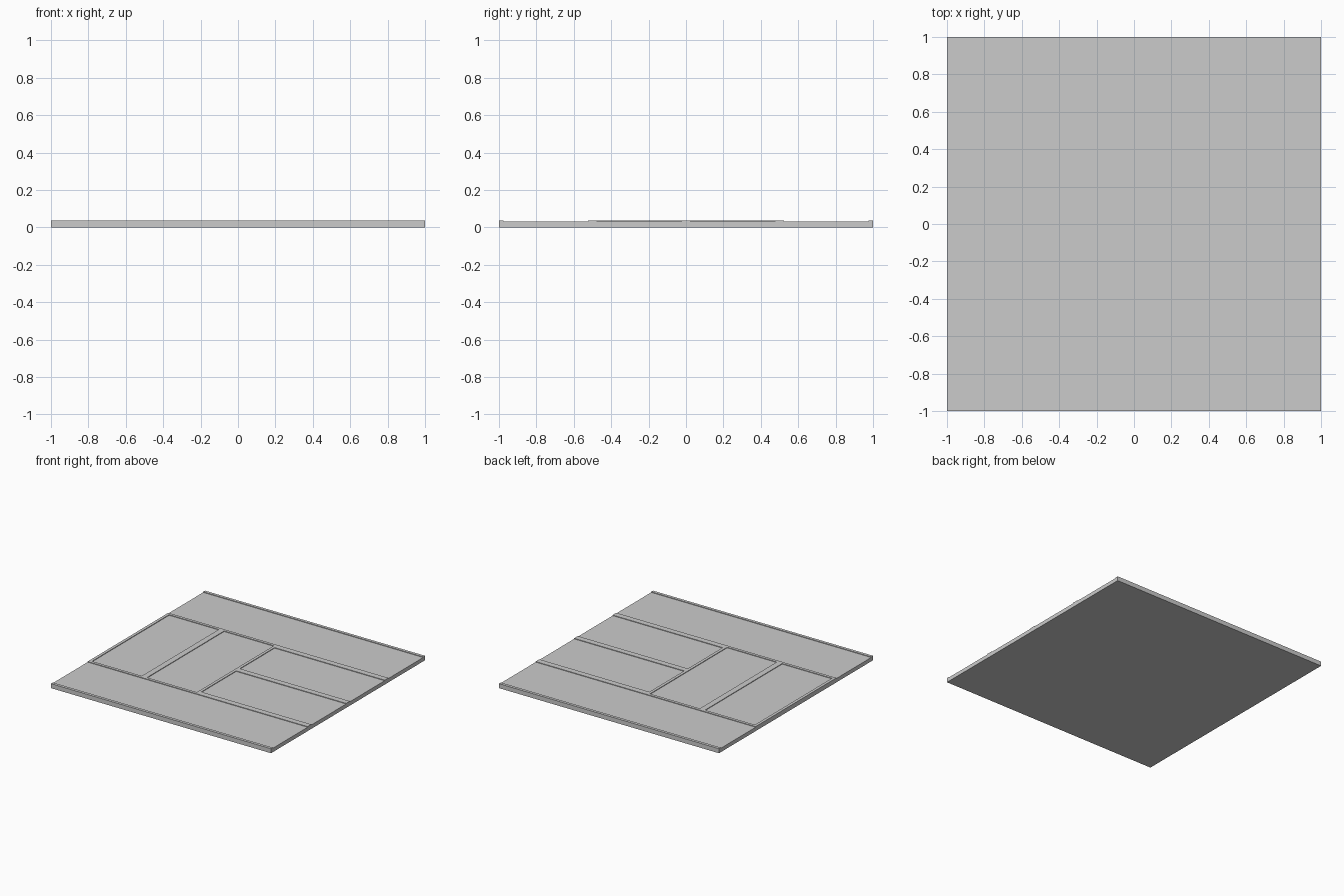
import bpy, bmesh, math
from mathutils import Matrix

if "Cube" in bpy.data.objects:
    bpy.data.objects.remove(bpy.data.objects["Cube"])

LENGTH, WIDTH = 1.0, 0.5
BASE, TOP, LIP = 0.032, 0.037, 0.024


def plank(name, x, y, turned=False):
    """Plank along x with a raised lip on both long edges."""
    w = WIDTH / 2
    profile = [(-w, 0), (w, 0), (w, TOP), (w - LIP, TOP),
               (w - LIP, BASE), (-w + LIP, BASE), (-w + LIP, TOP), (-w, TOP)]
    bm = bmesh.new()
    face = bm.faces.new([bm.verts.new((-LENGTH / 2, py, pz)) for py, pz in profile])
    ext = bmesh.ops.extrude_face_region(bm, geom=[face], use_keep_orig=True)
    verts = [g for g in ext["geom"] if isinstance(g, bmesh.types.BMVert)]
    bmesh.ops.translate(bm, verts=verts, vec=(LENGTH, 0, 0))
    bmesh.ops.recalc_face_normals(bm, faces=bm.faces)
    if turned:
        bm.transform(Matrix.Rotation(math.pi / 2, 4, 'Z'))
    mesh = bpy.data.meshes.new(name)
    bm.to_mesh(mesh)
    bm.free()
    ob = bpy.data.objects.new(name, mesh)
    ob.location = (x, y, 0)
    bpy.context.collection.objects.link(ob)


# front and back rows
for row, y in (("front", -0.75), ("back", 0.75)):
    for side, x in (("left", -0.5), ("right", 0.5)):
        plank(f"{row}_{side}_plank", x, y)

# middle: two turned planks on the left, two straight ones on the right
for i, o in enumerate((-0.25, 0.25), 1):
    plank(f"turned_plank_{i}", -0.5 + o, 0, True)
    plank(f"middle_plank_{i}", 0.5, o)
